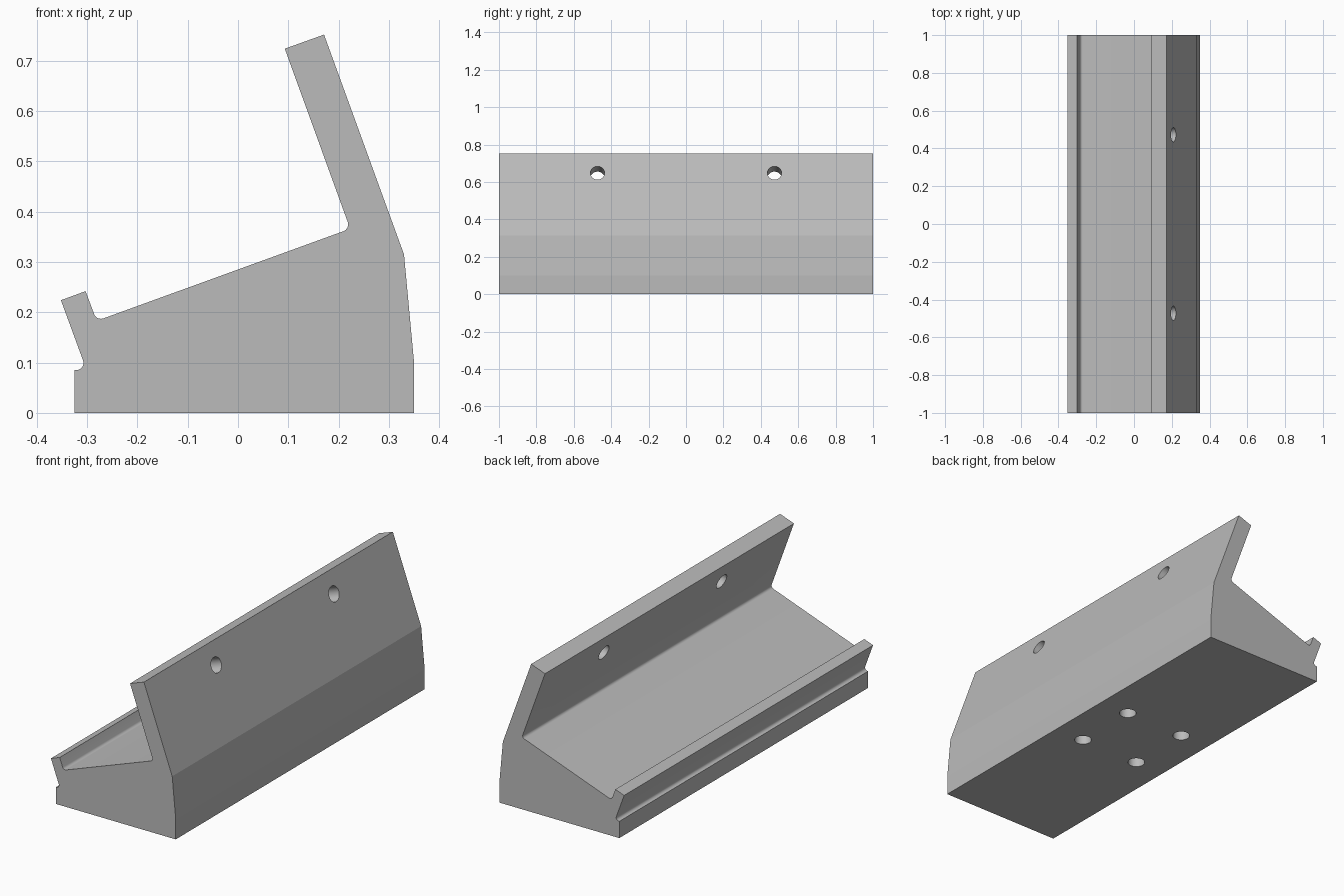
import bpy, bmesh, math
from mathutils import Vector, Matrix

cube = bpy.data.objects.get("Cube")
if cube:
    bpy.data.objects.remove(cube, do_unlink=True)

HALF_LENGTH = 1.0
TILT = math.radians(20)
FILLET = 0.0145

grey = bpy.data.materials.new("light grey")
grey.use_nodes = True
colour = (0.5, 0.5, 0.5, 1)
grey.diffuse_color = colour
grey.node_tree.nodes["Principled BSDF"].inputs["Base Color"].default_value = colour


def rounded(prev, corner, nxt, radius, steps=8):
    """Points of a fillet arc replacing a profile corner."""
    p, c, n = Vector(prev), Vector(corner), Vector(nxt)
    a, b = (p - c).normalized(), (n - c).normalized()
    half = a.angle(b) / 2
    centre = c + (a + b).normalized() * radius / math.sin(half)
    start = c + a * radius / math.tan(half) - centre
    end = c + b * radius / math.tan(half) - centre
    arc = start.angle(end)
    return [centre + (start * math.sin(arc * (1 - i / steps))
                      + end * math.sin(arc * i / steps)) / math.sin(arc)
            for i in range(steps + 1)]


# Side profile (x, z, needs fillet)
profile = [
    (-0.325, 0, False), (0.35, 0, False), (0.35, 0.1, False),
    (0.33, 0.315, False), (0.171, 0.752, False), (0.093, 0.724, False),
    (0.223, 0.366, True), (-0.281, 0.183, True),
    (-0.303, 0.242, False), (-0.352, 0.224, False),
    (-0.301, 0.085, True), (-0.325, 0.085, False),
]
outline = []
for i, (x, z, fillet) in enumerate(profile):
    if fillet:
        outline += rounded(profile[i - 1][:2], (x, z), profile[i + 1][:2], FILLET)
    else:
        outline.append(Vector((x, z)))

# Extruded stand body
bm = bmesh.new()
face = bm.faces.new([bm.verts.new((x, -HALF_LENGTH, z)) for x, z in outline])
grown = bmesh.ops.extrude_face_region(bm, geom=[face])["geom"]
bmesh.ops.translate(bm, vec=(0, 2 * HALF_LENGTH, 0),
                    verts=[v for v in grown if isinstance(v, bmesh.types.BMVert)])
bmesh.ops.recalc_face_normals(bm, faces=bm.faces)
mesh = bpy.data.meshes.new("angled_stand")
bm.to_mesh(mesh)
bm.free()
stand = bpy.data.objects.new("angled_stand", mesh)
bpy.context.collection.objects.link(stand)
mesh.materials.append(grey)


# Hole cutters: two through the back rest, four blind holes in the base
bm = bmesh.new()


def add_cutter(location, radius, depth, tilt=0.0):
    bmesh.ops.create_cone(
        bm, cap_ends=True, segments=40, radius1=radius, radius2=radius, depth=depth,
        matrix=Matrix.Translation(location) @ Matrix.Rotation(tilt, 4, "Y"))


for side in (-1, 1):
    add_cutter((0.17, side * 0.473, 0.634), 0.038, 0.2, math.pi / 2 - TILT)
    for across in (-1, 1):
        add_cutter((0.0125 + across * 0.17, side * 0.17, 0), 0.041, 0.26)
cut_mesh = bpy.data.meshes.new("hole_cutters")
bm.to_mesh(cut_mesh)
bm.free()
cut_mesh.materials.append(grey)
cutters = bpy.data.objects.new("hole_cutters", cut_mesh)
bpy.context.collection.objects.link(cutters)
cutters.hide_render = True

holes = stand.modifiers.new("holes", "BOOLEAN")
holes.operation = "DIFFERENCE"
holes.solver = "EXACT"
holes.object = cutters

bpy.ops.object.select_all(action="DESELECT")
stand.select_set(True)
bpy.context.view_layer.objects.active = stand
bpy.ops.object.modifier_apply(modifier=holes.name)
bpy.data.objects.remove(cutters, do_unlink=True)
bpy.ops.object.shade_smooth_by_angle(angle=math.radians(20))
# Keep the flat panels crisp where they meet at shallow angles
for edge in stand.data.edges:
    a, b = (stand.data.vertices[i].co for i in edge.vertices)
    if a.x > 0.32 and b.x > 0.32 and abs(a.y - b.y) > HALF_LENGTH:
        edge.use_edge_sharp = True
